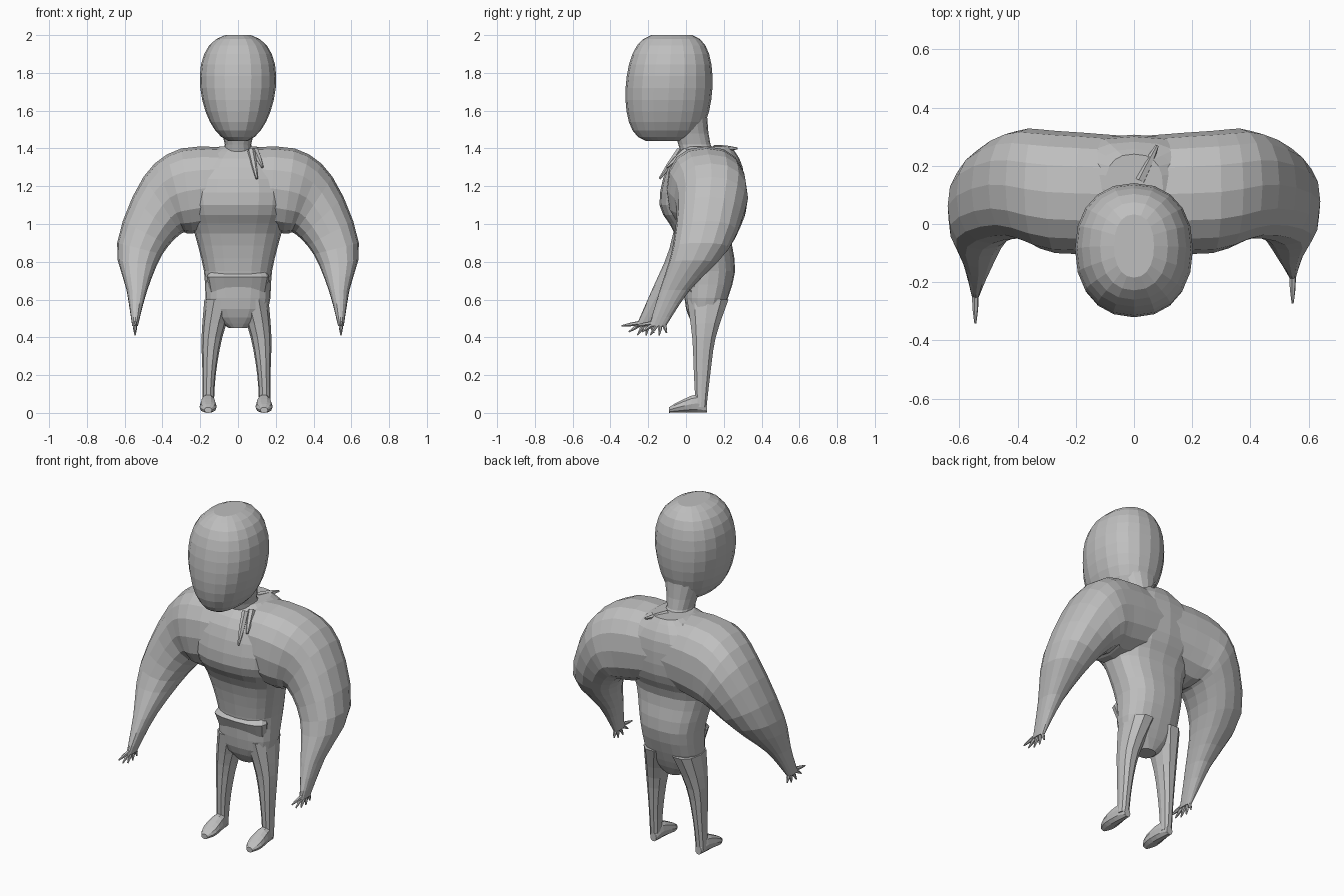
import bpy, bmesh, math
from mathutils import Vector

cube = bpy.data.objects.get("Cube")
if cube:
    bpy.data.objects.remove(cube, do_unlink=True)

grey = bpy.data.materials.new("clay grey")
grey.use_nodes = True
colour = (0.52, 0.52, 0.52, 1)
grey.diffuse_color = colour
grey.node_tree.nodes["Principled BSDF"].inputs["Base Color"].default_value = colour


def blend(keys, steps=3):
    """Pass a smooth curve through key values and return the finer row."""
    keys = [Vector(k) for k in keys]
    padded = [keys[0]] + keys + [keys[-1]]
    row = []
    for before, start, end, after in zip(padded, padded[1:], padded[2:], padded[3:]):
        for step in range(steps):
            t = step / steps
            leave, arrive = (end - before) / 2, (after - start) / 2
            gap = end - start
            row.append(start + leave * t + (3 * gap - 2 * leave - arrive) * t ** 2
                       + (leave + arrive - 2 * gap) * t ** 3)
    return row + [keys[-1]]


def loft(name, rings, sides=16, power=0.9):
    """Skin a row of rounded rings, each given as centre, half axis u, half axis v."""
    def bend(value):
        return math.copysign(abs(value) ** power, value)

    bm = bmesh.new()
    rows = []
    for centre, u, v in rings:
        row = []
        for i in range(sides):
            angle = math.tau * i / sides
            offset = Vector(u) * bend(math.cos(angle)) + Vector(v) * bend(math.sin(angle))
            row.append(bm.verts.new(Vector(centre) + offset))
        rows.append(row)
    for low, high in zip(rows, rows[1:]):
        for i in range(sides):
            j = (i + 1) % sides
            bm.faces.new((low[i], low[j], high[j], high[i]))
    bm.faces.new(rows[0])
    bm.faces.new(rows[-1])
    bmesh.ops.recalc_face_normals(bm, faces=bm.faces)
    mesh = bpy.data.meshes.new(name)
    bm.to_mesh(mesh)
    bm.free()
    mesh.materials.append(grey)
    bpy.context.scene.collection.objects.link(bpy.data.objects.new(name, mesh))


def level(z, front, back, half, x=0):
    """Horizontal ring from its front and back y and its half width."""
    return (x, (front + back) / 2, z), (half, 0, 0), (0, (back - front) / 2, 0)


def spike(name, base, tip, radius):
    """Short tapering tube with a nearly pointed end."""
    base, tip = Vector(base), Vector(tip)
    u = (tip - base).orthogonal().normalized() * radius
    v = (tip - base).normalized().cross(u)
    loft(name, [(base.lerp(tip, t), u * (1 - t * t * 0.7), v * (1 - t * t * 0.7))
                for t in (0, 0.5, 1)], sides=6, power=1)


# Head: an egg, wider above and narrow at the chin, long from front to back
head = []
bands = 14
for band in range(1, bands):
    angle = math.pi * band / bands
    rise, swell = math.cos(angle), math.sin(angle)
    middle = 0.015 * rise - 0.09
    depth = 0.23 * swell ** 0.5
    width = 0.2 * swell ** 0.8 * (1 + 0.15 * rise)
    head.append(level(1.72 + 0.287 * rise, middle - depth, middle + depth, width))
loft("head", head, sides=20)

# Neck, leaning forward into the head
neck = [(1.34, -0.02, 0.2, 0.1), (1.42, -0.04, 0.13, 0.07), (1.6, -0.1, 0.11, 0.12)]
loft("neck", [level(*ring) for ring in blend(neck)])

# Torso: z, front, back, half width
torso = [(0.45, 0.05, 0.15, 0.05), (0.55, 0, 0.2, 0.16), (0.75, -0.02, 0.26, 0.18),
         (0.95, -0.06, 0.24, 0.23), (1.1, -0.14, 0.3, 0.28), (1.3, -0.1, 0.3, 0.26),
         (1.41, 0, 0.24, 0.1)]
loft("torso", [level(*ring) for ring in blend(torso)], sides=20, power=0.8)

# Shallow fold across the belly
fold = [(0.64, 0, 0.1, 0.15), (0.72, -0.035, 0.1, 0.165), (0.75, 0, 0.1, 0.15)]
loft("belly_fold", [level(*ring) for ring in fold], power=0.8)


def sway(side, z):
    """The right arm swings a little further forward than the left."""
    return side * 0.07 * min(0.5, max(0, 0.95 - z))


def arm_ring(side, outer_x, outer_z, inner_x, inner_z, front, back):
    centre = (side * (outer_x + inner_x) / 2, (front + back) / 2 + sway(side, inner_z),
              (outer_z + inner_z) / 2)
    u = (side * (outer_x - inner_x) / 2, 0, (outer_z - inner_z) / 2)
    return centre, u, (0, (back - front) / 2, 0)


# Shoulders and arms, one sweep from wrist to wrist
arm = blend([(0, 1.4, 0, 1, -0.1, 0.3), (0.3, 1.4, 0.24, 0.95, -0.1, 0.32),
             (0.5, 1.25, 0.3, 0.95, -0.05, 0.32), (0.64, 0.9, 0.4, 0.84, -0.08, 0.22),
             (0.59, 0.65, 0.48, 0.65, -0.16, 0), (0.56, 0.46, 0.53, 0.46, -0.23, -0.14)])
right_arm = [arm_ring(-1, *ring) for ring in reversed(arm[1:])]
loft("shoulders_and_arms", right_arm + [arm_ring(1, *ring) for ring in arm], power=0.85)

# Legs: z, front, back, half width, x
leg = blend([(0.6, 0, 0.23, 0.08, 0.09), (0.4, 0.03, 0.16, 0.055, 0.13),
             (0.2, 0.04, 0.13, 0.035, 0.145), (0.03, 0.05, 0.11, 0.03, 0.15)])
# Feet: y, height, half width
foot = blend([(0.11, 0.05, 0.02), (0.06, 0.1, 0.035), (-0.04, 0.06, 0.045),
              (-0.09, 0.03, 0.02)])
fingers = ["little_finger", "ring_finger", "middle_finger", "index_finger", "thumb"]

for label, side in (("left", 1), ("right", -1)):
    # Fingers fan out from the palm, the little finger at the back
    palm = sway(side, 0.46) - 0.183
    for place, finger in enumerate(fingers):
        fan = 0.43 * place - 0.3
        reach = Vector((0, -math.sin(fan), -math.cos(fan))) * (0.055 + 0.01 * place)
        base = Vector((side * 0.545, palm + 0.03 - 0.015 * place, 0.475))
        spike(f"{label}_{finger}", base, base + reach, 0.012)
    loft(f"{label}_leg", [level(z, front, back, half, side * x - 0.008)
                          for z, front, back, half, x in leg], sides=10)
    loft(f"{label}_foot", [((side * 0.148 - 0.01, y, height / 2), (half, 0, 0),
                            (0, 0, height / 2)) for y, height, half in foot], sides=10)

# Creased folds of skin around the base of the neck
spike("front_neck_fold", (0.07, -0.03, 1.39), (0.1, -0.14, 1.24), 0.02)
spike("side_neck_fold", (0.09, 0, 1.39), (0.13, -0.1, 1.3), 0.02)
spike("back_neck_fold", (0.02, 0.15, 1.4), (0.08, 0.27, 1.4), 0.02)
